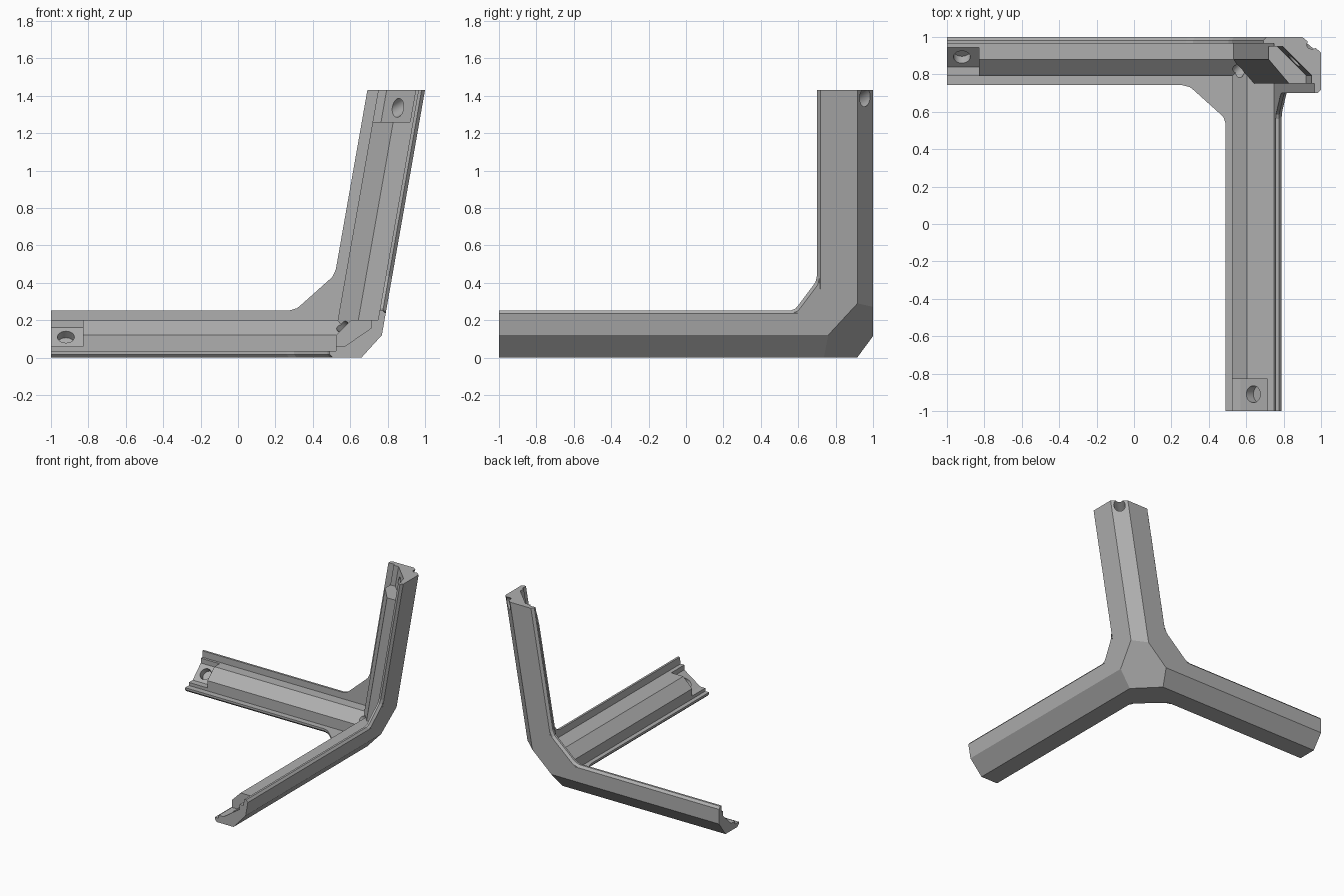
import bpy, bmesh
from mathutils import Vector as V

cube = bpy.data.objects.get("Cube")
if cube:
    bpy.data.objects.remove(cube)

grey = bpy.data.materials.new("plain_grey")
grey.use_nodes = True
grey.diffuse_color = (0.43, 0.43, 0.43, 1)
for node in grey.node_tree.nodes:
    if node.type == 'BSDF_PRINCIPLED':
        node.inputs["Base Color"].default_value = grey.diffuse_color

# Three outer planes (bottom, back, leaning side) meet at CORNER
LEAN = 0.176
CORNER = V((0.748, 1, 0))
X, Y, Z = V((1, 0, 0)), V((0, 1, 0)), V((0, 0, 1))
UP = V((LEAN, 0, 1))
SKIN, EDGE = 0.035, 0.018

# Outer chamfers, one along each arm, and the facet across the corner
CHAMFERS = [
    (V((0, 1, 0.115)), V((0, 0.115, -0.085))),
    (V((0.66, 0, 0)), V((0.12, 0, -0.109))),
    (CORNER - 0.1 * X, V((0.083, 0.1, -0.083 * LEAN))),
    (V((0.769, 0.76, 0.12)), V((1, 1, -1.1))),
]
SIDE_PLANE = (CORNER, V((1, 0, -LEAN)))


def loft(name, rings, clips=()):
    """Solid through matching rings of points, trimmed by planes."""
    bm = bmesh.new()
    loops = [[bm.verts.new(p) for p in ring] for ring in rings]
    n = len(loops[0])
    for a, b in zip(loops, loops[1:]):
        for i in range(n):
            j = (i + 1) % n
            bm.faces.new((a[i], a[j], b[j], b[i]))
    bm.faces.new(loops[0])
    bm.faces.new(loops[-1])
    bmesh.ops.recalc_face_normals(bm, faces=bm.faces[:])
    for co, no in clips:
        geom = bm.verts[:] + bm.edges[:] + bm.faces[:]
        bmesh.ops.bisect_plane(bm, geom=geom, dist=1e-5, plane_co=co,
                               plane_no=no.normalized(), clear_outer=True)
        rim = [e for e in bm.edges if e.is_boundary]
        if rim:
            bmesh.ops.holes_fill(bm, edges=rim, sides=0)
    bmesh.ops.recalc_face_normals(bm, faces=bm.faces[:])
    mesh = bpy.data.meshes.new(name)
    bm.to_mesh(mesh)
    bm.free()
    mesh.materials.append(grey)
    ob = bpy.data.objects.new(name, mesh)
    bpy.context.collection.objects.link(ob)
    return ob


def profile(flange, block, inner, lean=0):
    """Two thin flanges with a solid block in the angle between them."""
    fu, fv = flange
    bu, bv = block
    return [(fu, SKIN), (fu, EDGE), (fu - EDGE, 0), (0, 0),
            (-lean * (fv - EDGE), fv - EDGE), (EDGE - lean * fv, fv),
            (SKIN - lean * fv, fv), (SKIN - lean * bv, bv),
            *inner, (bu, SKIN)]


def sweep(name, section, u, v, d, start, end, clips):
    rings = [[CORNER + a * u + b * v + t * d for a, b in section]
             for t in (start, end)]
    return loft(name, rings, clips)


def drill(targets, centre, axis, radius, depth):
    """Round hole, open toward the inside."""
    bpy.ops.mesh.primitive_cylinder_add(vertices=32, radius=radius, depth=depth + 0.1)
    cutter = bpy.context.object
    axis = V(axis).normalized()
    cutter.rotation_mode = 'QUATERNION'
    cutter.rotation_quaternion = axis.to_track_quat('Z', 'Y')
    cutter.location = V(centre) + axis * (depth - 0.1) / 2
    cutter.hide_render = True
    cutter.data.materials.append(grey)
    bpy.context.view_layer.update()
    for ob in targets:
        mod = ob.modifiers.new("hole", 'BOOLEAN')
        mod.operation = 'DIFFERENCE'
        mod.solver = 'EXACT'
        mod.object = cutter
        bpy.context.view_layer.objects.active = ob
        bpy.ops.object.modifier_apply(modifier=mod.name)
    bpy.data.objects.remove(cutter)


def arm(name, u, v, d, start, end, flange, block, chamfer, seat, lean=0, clips=()):
    """Arm with a recessed screw seat over its last stretch."""
    (cu, cv), (su, sv), (tu, tv) = chamfer, seat[0], seat[1]
    bu, bv = block
    planes = CHAMFERS + list(clips)
    split = end - 0.17
    main = profile(flange, block, [(cu, bv), (bu, cv)], lean)
    tip = profile(flange, block, [(su, bv), (su, sv), (tu, tv), (bu, tv)], lean)
    return (sweep(name, main, u, v, d, start, split, planes),
            sweep(name + "_end", tip, u, v, d, split, end, planes))


# Arms
side, side_end = arm("side_arm", -Y, Z, -X, -0.15, 1.748, (0.258, 0.253),
                     (0.21, 0.20), (0.12, 0.12), ((0.055, 0.16), (0.16, 0.06)),
                     clips=[SIDE_PLANE])
front, front_end = arm("front_arm", -X, Z, -Y, 0, 2, (0.258, 0.253),
                       (0.223, 0.20), (0.143, 0.12), ((0.033, 0.16), (0.178, 0.06)),
                       lean=LEAN)
upright, upright_end = arm("upright_arm", -X, -Y, UP, 0, 1.43, (0.308, 0.30),
                           (0.25, 0.25), (0.14, 0.12), ((0.05, 0.205), (0.205, 0.05)))

# Screw holes and the hole in the inner corner
drill([side_end], (-0.92, 0.893, 0.11), (0, 1, -1), 0.045, 0.05)
drill([front_end], (0.635, -0.91, 0.11), (1, 0, -1), 0.045, 0.05)
drill([upright_end], (0.855, 0.873, 1.335), (0.095, 0.088, 0.06), 0.043, 0.3)
drill([side, front, upright], (0.56, 0.82, 0.165), (1, 1, -1), 0.035, 0.1)


def gusset(name, c, leg1, leg2, inward):
    """Web filling the angle between two coplanar flanges."""
    shape = [(1.15, 0), (0.95, 0.06), (0.85, 0.15), (0.15, 0.85),
             (0.06, 0.95), (0, 1.15), (-0.15, -0.15)]
    back = (leg1.normalized() + leg2.normalized()).normalized() * EDGE
    flat = [c + a * leg1 + b * leg2 for a, b in shape]
    loft(name, [[p - back for p in flat],
                [p + inward * EDGE for p in flat],
                [p + inward * SKIN for p in flat]])


# Gussets
gusset("bottom_gusset", V((0.49, 0.742, 0)), -0.2 * X, -0.18 * Y, Z)
gusset("back_gusset", CORNER - 0.308 * X + 0.253 * UP, -0.18 * X, 0.19 * UP, -Y)
gusset("side_gusset", CORNER - 0.30 * Y + 0.253 * UP, -0.12 * Y, 0.16 * UP, -X)

# Smooth hole walls, sharp edges elsewhere
bpy.ops.object.select_all(action='DESELECT')
for ob in (side, side_end, front, front_end, upright, upright_end):
    ob.select_set(True)
    bpy.context.view_layer.objects.active = ob
bpy.ops.object.shade_smooth_by_angle(angle=0.45)
